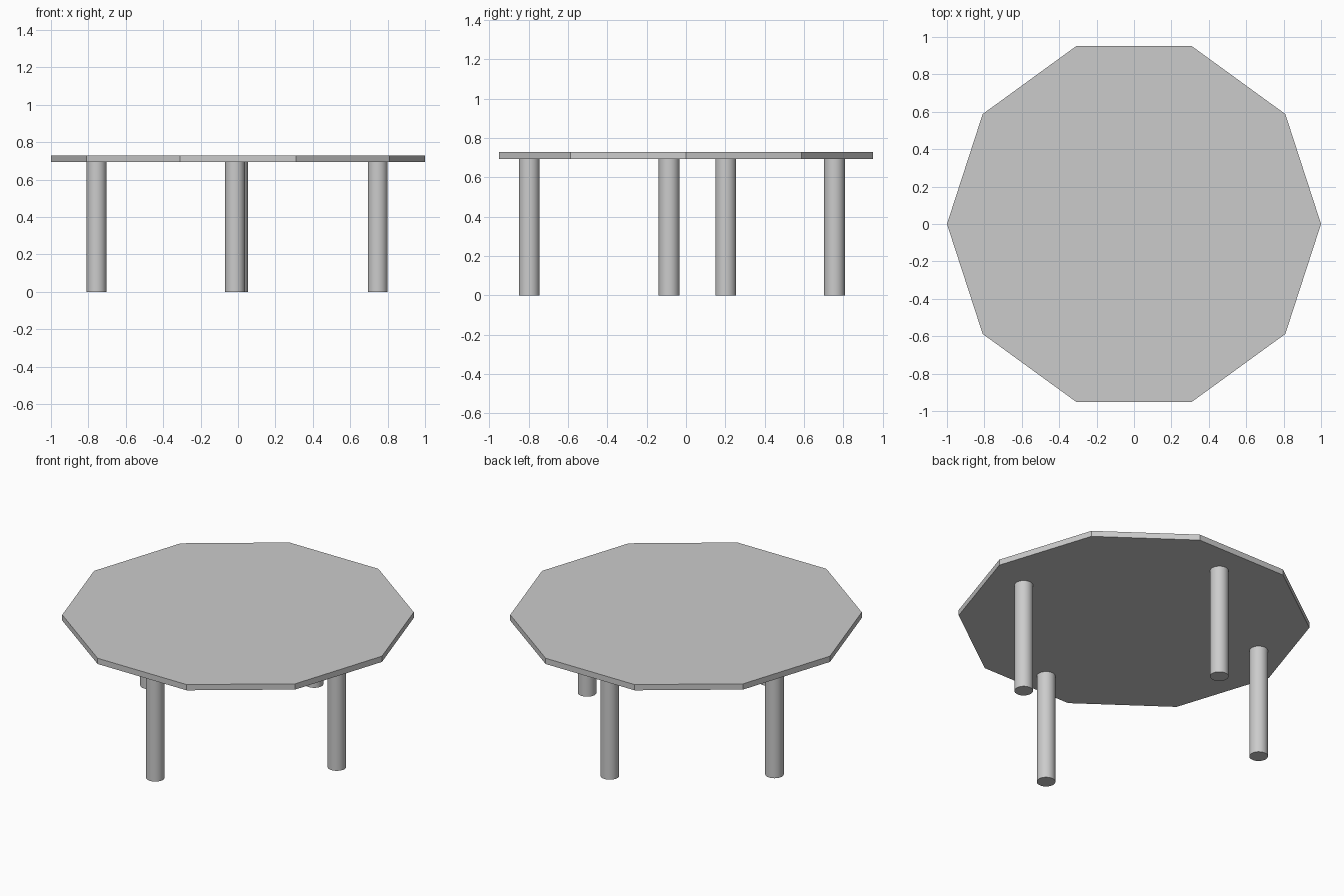
import bpy
import math

if "Cube" in bpy.data.objects:
    bpy.data.objects.remove(bpy.data.objects["Cube"])

TOP_Z = 0.73
TOP_THICKNESS = 0.036
LEG_HEIGHT = TOP_Z - TOP_THICKNESS


def prism(name, sides, radius, x, y, z0, z1):
    bpy.ops.mesh.primitive_cylinder_add(
        vertices=sides, radius=radius, depth=z1 - z0, location=(x, y, (z0 + z1) / 2))
    obj = bpy.context.object
    obj.name = name
    return obj


# Ten-sided tabletop with corners on the x axis
top = prism("tabletop", 10, 1.0, 0, 0, LEG_HEIGHT, TOP_Z)
top.rotation_euler.z = math.radians(90)

# Round legs, placed slightly irregularly
legs = {
    "front_leg": (-0.016, -0.797),
    "right_leg": (0.747, -0.086),
    "back_leg": (0.0, 0.755),
    "left_leg": (-0.756, 0.202),
}
for name, (x, y) in legs.items():
    prism(name, 32, 0.053, x, y, 0, LEG_HEIGHT)
    bpy.ops.object.shade_smooth_by_angle(angle=math.radians(30))
